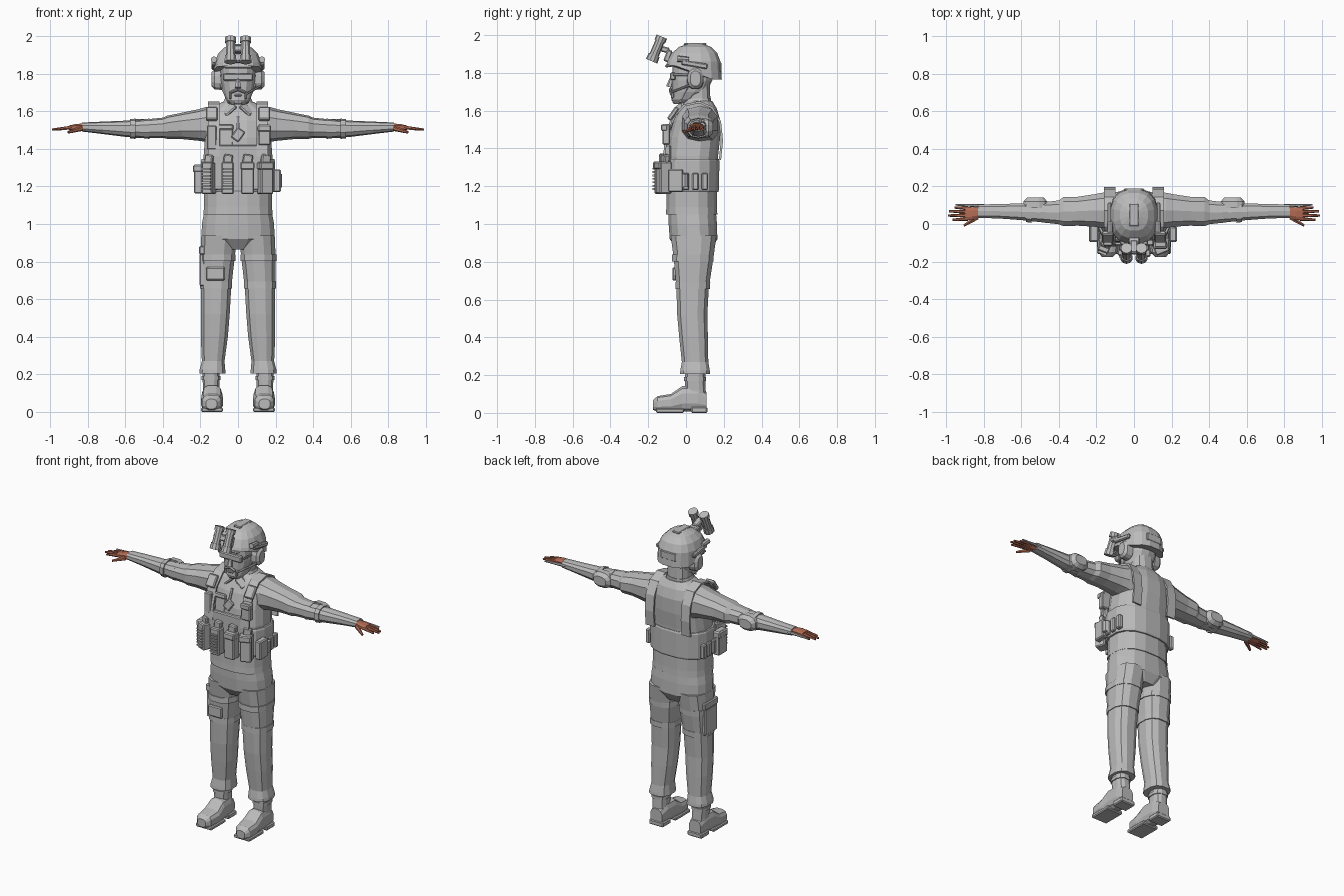
import bpy, bmesh, math
from mathutils import Vector, Matrix, Euler


def material(name, rgb):
    m = bpy.data.materials.new(name)
    m.diffuse_color = (*rgb, 1)
    return m


GREY = material("grey_cloth", (0.50, 0.50, 0.50))
SKIN = material("skin", (0.45, 0.15, 0.09))


def finish(name, bm, mat=GREY, mirror=False):
    bmesh.ops.recalc_face_normals(bm, faces=bm.faces)
    me = bpy.data.meshes.new(name)
    bm.to_mesh(me)
    bm.free()
    me.materials.append(mat)
    ob = bpy.data.objects.new(name, me)
    bpy.context.collection.objects.link(ob)
    if mirror:
        ob.modifiers.new("mirror", "MIRROR").use_mirror_merge = False
    return ob


def loft(name, secs, axis="Z", n=12, p=0.8, mat=GREY, mirror=False):
    """Skin rounded rings: (position, centre a, centre b, radius a, radius b)."""
    bm = bmesh.new()
    rings = []
    for t, ca, cb, ra, rb in secs:
        ring = []
        for i in range(n):
            w = 2 * math.pi * (i + 0.5) / n
            c, s = math.cos(w), math.sin(w)
            a = ca + ra * math.copysign(abs(c) ** p, c)
            b = cb + rb * math.copysign(abs(s) ** p, s)
            co = {"X": (t, a, b), "Y": (a, t, b), "Z": (a, b, t)}[axis]
            ring.append(bm.verts.new(co))
        rings.append(ring)
    for r, q in zip(rings, rings[1:]):
        for i in range(n):
            bm.faces.new((r[i], r[(i + 1) % n], q[(i + 1) % n], q[i]))
    bm.faces.new(rings[0])
    bm.faces.new(rings[-1])
    return finish(name, bm, mat, mirror)


def box(name, c, s, rot=(0, 0, 0), bev=0.006, mat=GREY, mirror=False):
    bm = bmesh.new()
    bmesh.ops.create_cube(bm, size=1, matrix=Matrix.Diagonal((*s, 1)))
    if bev:
        bmesh.ops.bevel(bm, geom=bm.edges[:], offset=min(bev, min(s) * 0.35), segments=1, affect="EDGES")
    bm.transform(Matrix.Translation(c) @ Euler([math.radians(a) for a in rot]).to_matrix().to_4x4())
    return finish(name, bm, mat, mirror)


def tube(name, a, b, r1, r2, n=10, mat=GREY, mirror=False):
    a, b = Vector(a), Vector(b)
    bm = bmesh.new()
    bmesh.ops.create_cone(bm, cap_ends=True, segments=n, radius1=r1, radius2=r2, depth=(b - a).length)
    q = Vector((0, 0, 1)).rotation_difference(b - a)
    bm.transform(Matrix.Translation((a + b) / 2) @ q.to_matrix().to_4x4())
    return finish(name, bm, mat, mirror)


def ribbon(name, pts, x, width, thick=0.012, mirror=True):
    """Strap following (y, z) points."""
    bm = bmesh.new()
    rows = [[bm.verts.new((x + d, y, z)) for d in (-width / 2, width / 2)] for y, z in pts]
    for a, b in zip(rows, rows[1:]):
        bm.faces.new((a[0], a[1], b[1], b[0]))
    ob = finish(name, bm, GREY, mirror)
    m = ob.modifiers.new("thickness", "SOLIDIFY")
    m.thickness, m.offset = thick, 0
    return ob


# boots
loft("boot_shaft", [(0.05, 0.14, 0.05, 0.05, 0.058), (0.12, 0.142, 0.05, 0.045, 0.056),
                    (0.18, 0.144, 0.048, 0.046, 0.055), (0.23, 0.144, 0.05, 0.046, 0.055)], mirror=True)
loft("boot_foot", [(-0.175, 0.142, 0.042, 0.030, 0.026), (-0.150, 0.140, 0.048, 0.052, 0.042),
                   (-0.080, 0.138, 0.053, 0.060, 0.048), (-0.020, 0.138, 0.075, 0.055, 0.068),
                   (0.060, 0.139, 0.075, 0.052, 0.068), (0.108, 0.140, 0.060, 0.042, 0.050)],
     axis="Y", p=0.7, mirror=True)
box("boot_front_sole", (0.138, -0.085, 0.012), (0.116, 0.15, 0.024), mirror=True)
box("boot_heel", (0.139, 0.07, 0.016), (0.104, 0.085, 0.032), mirror=True)
loft("boot_cuff", [(0.17, 0.144, 0.048, 0.052, 0.06), (0.19, 0.144, 0.048, 0.052, 0.06)], mirror=True)

# trousers
loft("trouser_leg", [(0.205, 0.136, 0.048, 0.072, 0.082), (0.225, 0.136, 0.048, 0.070, 0.080),
                     (0.270, 0.132, 0.048, 0.062, 0.072), (0.400, 0.126, 0.040, 0.074, 0.078),
                     (0.520, 0.121, 0.033, 0.079, 0.082), (0.660, 0.117, 0.035, 0.083, 0.088),
                     (0.820, 0.109, 0.040, 0.094, 0.108), (0.940, 0.100, 0.040, 0.098, 0.125)], mirror=True)
for i, (z, cx, r, d) in enumerate([(0.675, 0.117, 0.088, 0.094), (0.82, 0.109, 0.098, 0.113)]):
    loft("thigh_band_%d" % i, [(z - 0.018, cx, 0.036, r, d), (z + 0.018, cx, 0.037, r, d)], mirror=True)
loft("hips", [(0.865, 0, 0.045, 0.10, 0.09), (0.92, 0, 0.04, 0.198, 0.128),
              (1.0, 0, 0.036, 0.195, 0.130), (1.07, 0, 0.032, 0.182, 0.128)], n=16)
box("cargo_pocket", (-0.188, 0.03, 0.755), (0.035, 0.13, 0.17))
box("cargo_pocket_flap", (-0.188, 0.03, 0.86), (0.04, 0.14, 0.045))
box("thigh_pocket", (-0.12, -0.062, 0.735), (0.10, 0.02, 0.07))

# jacket
loft("torso", [(1.05, 0, 0.03, 0.187, 0.138), (1.09, 0, 0.03, 0.184, 0.136), (1.17, 0, 0.03, 0.184, 0.135),
               (1.36, 0, 0.035, 0.186, 0.137), (1.46, 0, 0.045, 0.178, 0.138), (1.55, 0, 0.058, 0.175, 0.125),
               (1.61, 0, 0.065, 0.155, 0.10), (1.65, 0, 0.066, 0.085, 0.075)], n=16)
loft("sleeve", [(0.11, 0.075, 1.525, 0.10, 0.105), (0.17, 0.072, 1.53, 0.098, 0.093),
                (0.21, 0.072, 1.527, 0.09, 0.084), (0.30, 0.068, 1.522, 0.08, 0.070),
                (0.375, 0.066, 1.515, 0.081, 0.062), (0.40, 0.062, 1.512, 0.066, 0.054),
                (0.50, 0.062, 1.507, 0.054, 0.049), (0.60, 0.065, 1.507, 0.046, 0.043),
                (0.72, 0.068, 1.512, 0.040, 0.033), (0.83, 0.068, 1.516, 0.037, 0.024)],
     axis="X", n=10, mirror=True)
for i, x in enumerate((0.485, 0.56)):
    loft("elbow_strap_%d" % i, [(x - 0.014, 0.063, 1.507, 0.059, 0.054), (x + 0.014, 0.064, 1.507, 0.056, 0.051)],
         axis="X", n=10, mirror=True)
loft("elbow_pad", [(0.085, 0.525, 1.508, 0.068, 0.052), (0.12, 0.525, 1.508, 0.065, 0.05),
                   (0.142, 0.525, 1.508, 0.045, 0.03)], axis="Y", mirror=True)
box("collar_flap", (0.045, -0.03, 1.61), (0.075, 0.018, 0.05), rot=(-45, 42, 0), mirror=True)
loft("collar", [(1.60, 0, 0.055, 0.10, 0.082), (1.665, 0, 0.065, 0.074, 0.070)])

# hands
loft("palm", [(0.815, 0.064, 1.515, 0.030, 0.021), (0.86, 0.055, 1.516, 0.036, 0.018),
              (0.90, 0.056, 1.512, 0.038, 0.013)], axis="X", n=8, mat=SKIN, mirror=True)
for i, (y0, y1, x1) in enumerate([(0.028, 0.022, 0.965), (0.046, 0.045, 0.99), (0.064, 0.068, 0.985), (0.084, 0.088, 0.955)]):
    tube("finger_%d" % i, (0.885, y0, 1.514), (x1, y1, 1.503), 0.011, 0.006, 6, SKIN, True)
tube("thumb", (0.835, 0.035, 1.508), (0.905, -0.008, 1.488), 0.014, 0.007, 6, SKIN, True)
tube("glove_edge", (0.80, 0.096, 1.515), (0.95, 0.102, 1.510), 0.010, 0.004, 6, GREY, True)

# vest
loft("waist_wrap", [(1.17, 0, 0.03, 0.196, 0.143), (1.18, 0, 0.03, 0.2, 0.147),
                    (1.335, 0, 0.032, 0.2, 0.147), (1.345, 0, 0.032, 0.196, 0.143)], n=16)
box("chest_panel", (0, -0.098, 1.30), (0.29, 0.035, 0.24))
ribbon("shoulder_strap", [(-0.115, 1.36), (-0.105, 1.46), (-0.075, 1.56), (-0.01, 1.628), (0.07, 1.645),
                          (0.14, 1.615), (0.18, 1.54), (0.19, 1.44), (0.18, 1.34)], 0.13, 0.062)
box("strap_buckle", (0.14, -0.068, 1.585), (0.062, 0.025, 0.08), rot=(-35, 0, 0), mirror=True)
box("radio_pouch", (0.14, -0.105, 1.475), (0.065, 0.04, 0.11))
box("radio_flap", (0.14, -0.115, 1.51), (0.07, 0.035, 0.035))
box("strap_pouch", (-0.14, -0.10, 1.46), (0.05, 0.035, 0.13))
box("chest_pocket", (-0.065, -0.085, 1.46), (0.075, 0.016, 0.12), rot=(-6, 0, 0))
box("chest_pocket_flap", (-0.065, -0.085, 1.515), (0.08, 0.018, 0.03), rot=(-8, 0, 0))
box("chest_tab", (0.0, -0.095, 1.475), (0.05, 0.016, 0.065), rot=(-6, 35, 0))
tube("pull_cord", (0.0, -0.09, 1.50), (0.0, -0.06, 1.57), 0.008, 0.008, 6)

# front magazine pouches, with tops showing and ribs on two of them
for i, (x, w, turn) in enumerate([(-0.155, 0.06, -22), (-0.055, 0.065, 0), (0.05, 0.07, 0), (0.145, 0.07, 22)]):
    y = -0.135 if turn == 0 else -0.118
    box("pouch_%d" % i, (x, y, 1.245), (w, 0.065, 0.17), rot=(0, 0, turn))
    box("magazine_%d" % i, (x, y + 0.008, 1.33), (w * 0.75, 0.03, 0.08), rot=(0, 8, turn))
    if i < 2:
        for k in range(7):
            box("pouch_rib_%d_%d" % (i, k), (x + 0.012 * (turn / 22), y - 0.033, 1.185 + 0.018 * k),
                (w * 0.8, 0.02, 0.009), rot=(0, 0, turn), bev=0)
    else:
        box("pouch_flap_%d" % i, (x, y - 0.012, 1.31), (w + 0.006, 0.055, 0.04), rot=(0, 0, turn))

# side pouches
box("left_side_pouch", (-0.212, -0.05, 1.24), (0.045, 0.085, 0.155))
box("left_pouch_flap", (-0.214, -0.05, 1.295), (0.05, 0.09, 0.04))
box("right_side_pouch", (0.208, -0.055, 1.23), (0.04, 0.08, 0.12))
for i, y in enumerate((0.0, 0.05, 0.10)):
    box("side_loop_%d" % i, (0.198, y, 1.225), (0.03, 0.034, 0.09), mirror=True)
tube("side_canister", (0.215, -0.005, 1.195), (0.215, -0.005, 1.265), 0.02, 0.02, 8)

# head
loft("neck", [(1.60, 0, 0.065, 0.072, 0.068), (1.74, 0, 0.06, 0.07, 0.068)])
loft("head", [(1.635, 0, -0.03, 0.035, 0.035), (1.66, 0, -0.01, 0.062, 0.068), (1.70, 0, 0.018, 0.08, 0.093),
              (1.76, 0, 0.032, 0.092, 0.107), (1.86, 0, 0.04, 0.096, 0.11)], n=14)
tube("nose", (0, -0.072, 1.785), (0, -0.088, 1.725), 0.008, 0.018, 6)
box("glasses", (0, -0.07, 1.782), (0.16, 0.03, 0.04))
box("glasses_arm", (0.092, -0.015, 1.79), (0.01, 0.11, 0.014), mirror=True)
box("moustache", (0.02, -0.082, 1.708), (0.045, 0.016, 0.016), rot=(0, 22, 0), mirror=True)
box("moustache_end", (0.042, -0.072, 1.685), (0.013, 0.016, 0.04), mirror=True)
box("lower_lip", (0, -0.076, 1.685), (0.04, 0.016, 0.012))
box("goatee", (0, -0.062, 1.65), (0.05, 0.02, 0.022))

# helmet, its rim dropping toward the back
helmet = loft("helmet", [(1.80, 0, 0.042, 0.130, 0.150), (1.86, 0, 0.042, 0.126, 0.143),
                         (1.905, 0, 0.045, 0.108, 0.122), (1.938, 0, 0.048, 0.075, 0.085),
                         (1.955, 0, 0.05, 0.03, 0.035)], n=16)
for v in helmet.data.vertices:
    if v.co.z < 1.83:
        t = min(1, max(0, (v.co.y + 0.06) / 0.2))
        v.co.z = 1.84 - 0.075 * t
box("helmet_brim", (0, -0.088, 1.838), (0.15, 0.045, 0.014), rot=(8, 0, 0))
box("helmet_rail", (0.13, 0.045, 1.845), (0.02, 0.14, 0.028), rot=(-10, 0, 0), mirror=True)
tube("helmet_lamp", (0.128, -0.045, 1.875), (0.128, 0.015, 1.87), 0.017, 0.014, 8, mirror=True)
box("helmet_patch", (0, 0.182, 1.83), (0.11, 0.012, 0.05))
box("helmet_band", (0, 0.048, 1.952), (0.05, 0.12, 0.012))

# ear protection and chin strap
loft("ear_cup", [(0.085, 0.05, 1.77, 0.045, 0.058), (0.125, 0.05, 1.77, 0.042, 0.055),
                 (0.14, 0.05, 1.77, 0.028, 0.04)], axis="X", mirror=True)
tube("chin_strap", (0.093, 0.02, 1.75), (0.045, -0.03, 1.645), 0.009, 0.009, 6, mirror=True)
tube("microphone_arm", (0.12, 0.02, 1.735), (0.05, -0.085, 1.695), 0.006, 0.006, 6)

# night goggles raised in front of the helmet
box("goggle_shroud", (0, -0.095, 1.89), (0.06, 0.03, 0.065), rot=(-20, 0, 0))
box("goggle_arm", (0, -0.118, 1.925), (0.04, 0.06, 0.03), rot=(-15, 0, 0))
box("goggle_bridge", (0, -0.145, 1.93), (0.085, 0.03, 0.035), rot=(-22, 0, 0))
top, low = Vector((0.04, -0.128, 1.992)), Vector((0.04, -0.182, 1.862))
tube("goggle_tube", top, low, 0.024, 0.026, mirror=True)
tube("goggle_eyepiece", top, top.lerp(low, 0.2), 0.03, 0.03, mirror=True)
tube("goggle_lens", top.lerp(low, 0.75), low, 0.031, 0.033, mirror=True)
